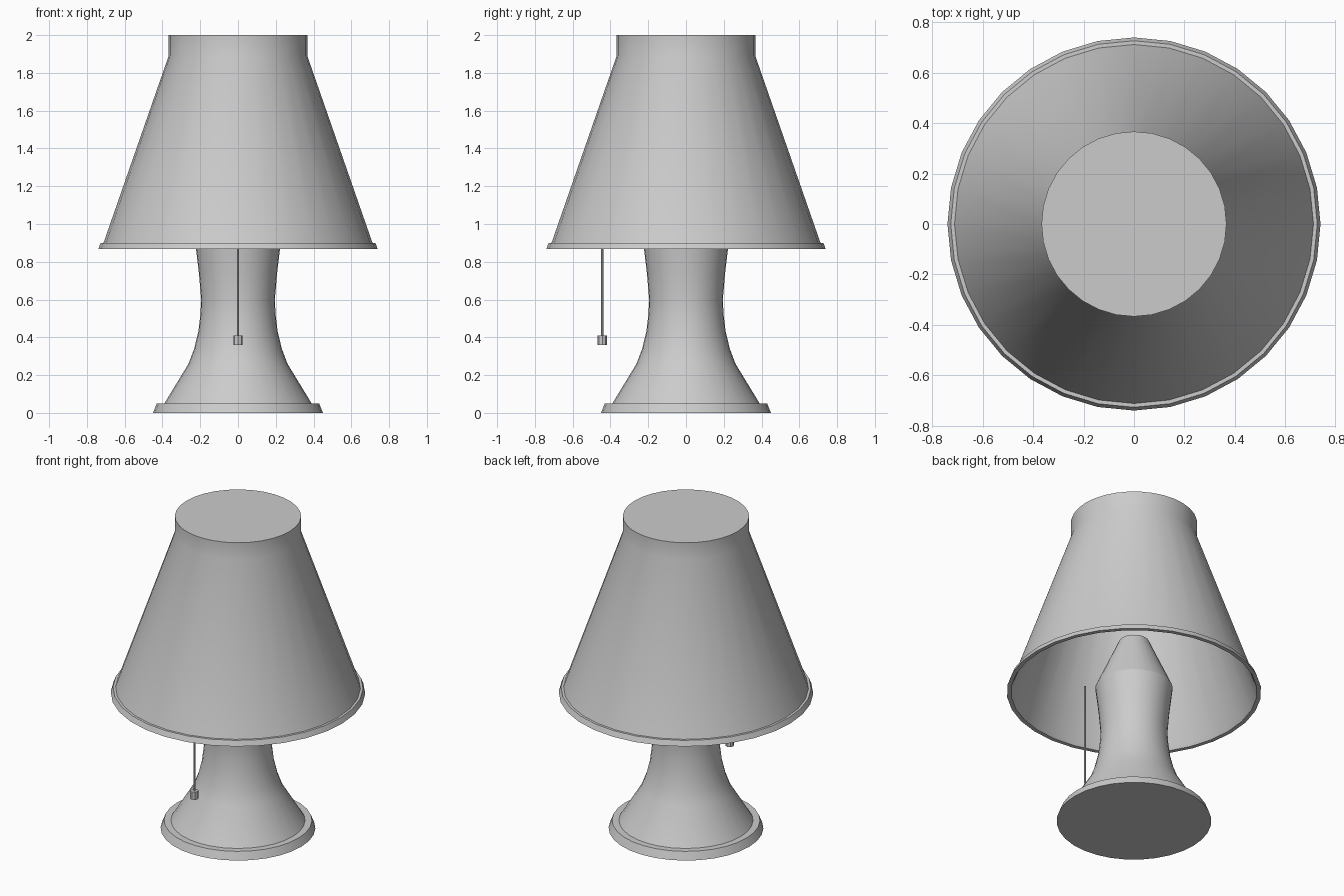
import bpy, bmesh, math

if "Cube" in bpy.data.objects:
    bpy.data.objects.remove(bpy.data.objects["Cube"])

def lathe(name, profile, sides=32, centre=(0, 0), closed=False):
    """Revolve (radius, z) points; open profiles get flat end caps, closed ones become a shell."""
    bm = bmesh.new()
    rings = []
    for r, z in profile:
        rings.append([bm.verts.new((r * math.cos(2 * math.pi * i / sides),
                                    r * math.sin(2 * math.pi * i / sides), z))
                      for i in range(sides)])
    for a, b in zip(rings, rings[1:]):
        for i in range(sides):
            j = (i + 1) % sides
            bm.faces.new((a[i], a[j], b[j], b[i]))
    bm.faces.new(rings[0])
    bm.faces.new(rings[-1])
    bmesh.ops.recalc_face_normals(bm, faces=bm.faces)
    mesh = bpy.data.meshes.new(name)
    bm.to_mesh(mesh)
    bm.free()
    ob = bpy.data.objects.new(name, mesh)
    ob.location = (centre[0], centre[1], 0)
    bpy.context.collection.objects.link(ob)
    bpy.ops.object.select_all(action='DESELECT')
    bpy.context.view_layer.objects.active = ob
    ob.select_set(True)
    bpy.ops.object.shade_smooth_by_angle(angle=math.radians(25))
    return ob

# Foot disc
lathe("foot", [(0.45, 0), (0.43, 0.05), (0.38, 0.05)])

# Waisted body, tapering to a flat tip hidden under the shade
lathe("body", [(0.39, 0.05), (0.262, 0.26), (0.232, 0.34), (0.21, 0.43),
               (0.199, 0.52), (0.195, 0.60), (0.207, 0.74), (0.225, 0.89),
               (0.087, 1.20)])

# Shade: inner wall up from the inside top, round the rim, then the outer wall and collar
lathe("shade", [(0.357, 1.99), (0.357, 1.89), (0.702, 0.89), (0.715, 0.867),
                (0.74, 0.867), (0.727, 0.90), (0.712, 0.90),
                (0.367, 1.89), (0.367, 2.0)])

# Pull cord and its weight
lathe("pull_cord", [(0.006, 0.40), (0.006, 1.10)], 8, (0, -0.443))
lathe("cord_weight", [(0.025, 0.36), (0.025, 0.41)], 8, (0, -0.443))
